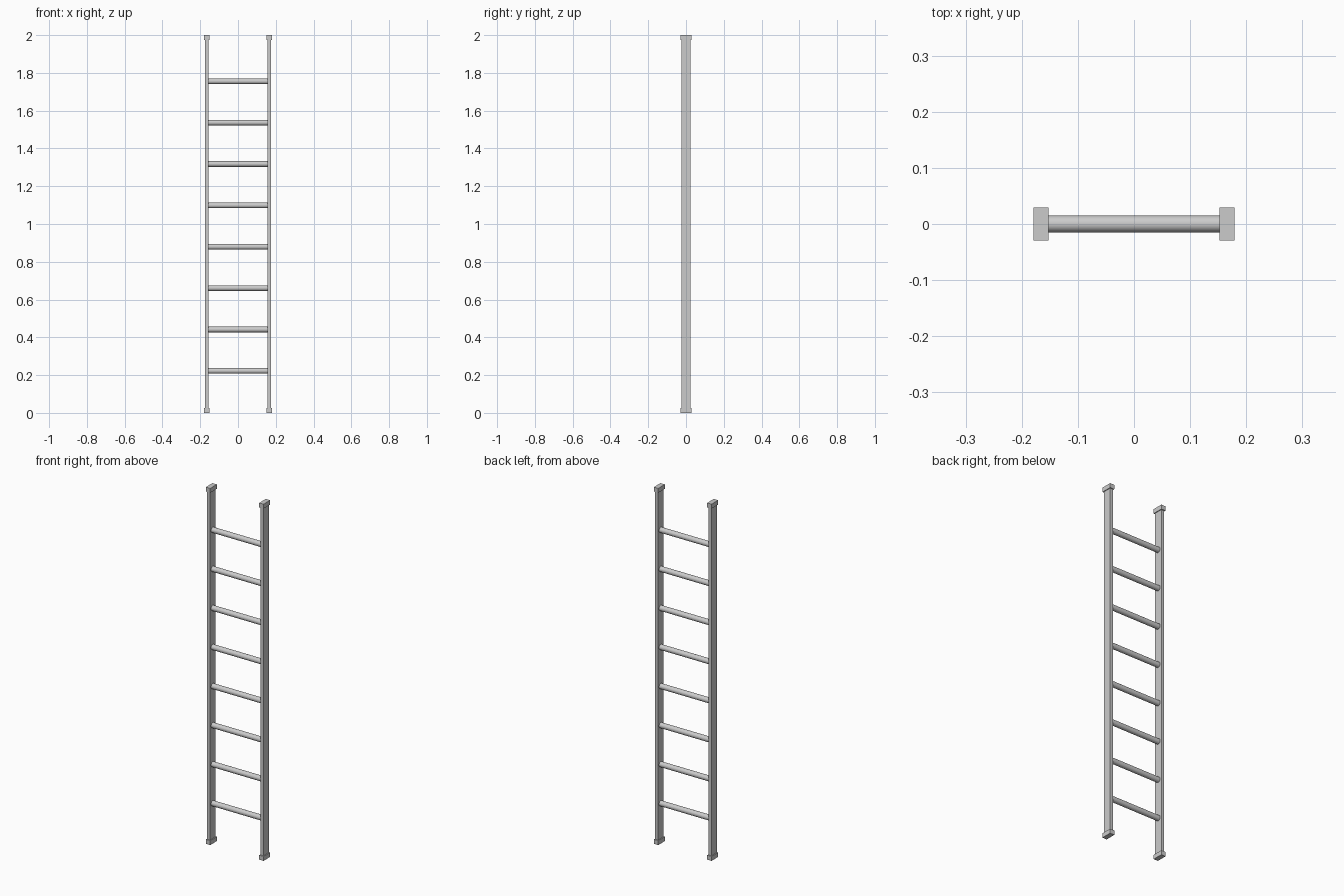
import bpy
from math import pi

if "Cube" in bpy.data.objects:
    bpy.data.objects.remove(bpy.data.objects["Cube"])

RAIL_X = 0.1655   # rail centre line
CAP_H = 0.025


def box(name, centre, size):
    bpy.ops.mesh.primitive_cube_add(size=1, location=centre)
    ob = bpy.context.object
    ob.name = name
    ob.scale = size
    bpy.ops.object.transform_apply(location=False, rotation=False, scale=True)
    return ob


# side rails with an end cap at top and bottom
for side, s in (("left", -1), ("right", 1)):
    x = s * RAIL_X
    box(side + "_rail", (x, 0, 1), (0.018, 0.048, 1.98))
    box(side + "_foot_cap", (x, 0, CAP_H / 2), (0.027, 0.059, CAP_H))
    box(side + "_top_cap", (x, 0, 2 - CAP_H / 2), (0.027, 0.059, CAP_H))

# eight round rungs, ends set into the rails
for i in range(8):
    bpy.ops.mesh.primitive_cylinder_add(
        vertices=32, radius=0.015, depth=2 * RAIL_X - 0.01,
        location=(0, 0, 0.2225 + i * 0.219), rotation=(0, pi / 2, 0))
    bpy.context.object.name = f"rung_{i + 1}"
    bpy.ops.object.shade_smooth_by_angle()
